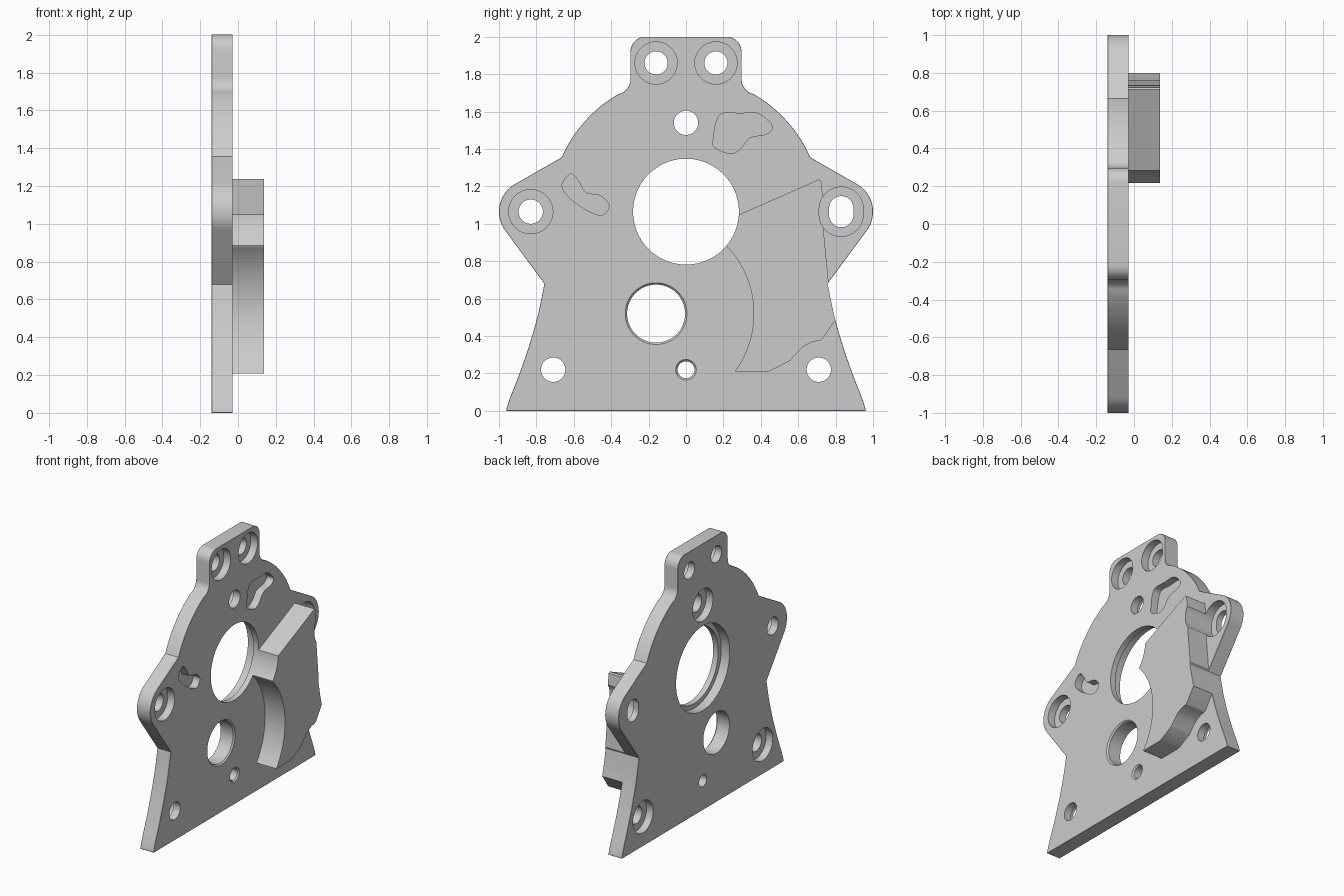
import bpy
import bmesh
from math import sin, cos, pi, radians, atan2, hypot

cube = bpy.data.objects.get("Cube")
if cube:
    bpy.data.objects.remove(cube, do_unlink=True)

BACK, FACE, TOP = -0.14, -0.028, 0.137     # levels along x

metal = bpy.data.materials.new("plain grey metal")
metal.use_nodes = True
grey = (0.6, 0.6, 0.6, 1)
metal.diffuse_color = grey
metal.node_tree.nodes["Principled BSDF"].inputs["Base Color"].default_value = grey


def mesh_object(name, rings):
    """Closed solid skinned through matching rings of points."""
    bm = bmesh.new()
    loops = [[bm.verts.new(p) for p in ring] for ring in rings]
    bm.faces.new(loops[0])
    bm.faces.new(loops[-1])
    n = len(loops[0])
    for a, b in zip(loops, loops[1:]):
        for i in range(n):
            j = (i + 1) % n
            bm.faces.new((a[i], a[j], b[j], b[i]))
    bmesh.ops.recalc_face_normals(bm, faces=bm.faces)
    me = bpy.data.meshes.new(name)
    bm.to_mesh(me)
    bm.free()
    me.materials.append(metal)
    ob = bpy.data.objects.new(name, me)
    bpy.context.collection.objects.link(ob)
    return ob


def prism(name, outline, x0, x1):
    return mesh_object(name, [[(x, y, z) for y, z in outline] for x in (x0, x1)])


def bore(y, z, steps, slot=0.0, n=64):
    """Stepped round cutter: steps are (x, radius); slot stretches it upward."""
    rings = []
    for x, r in steps:
        ring = []
        for i in range(n):
            a = 2 * pi * (i + 0.5) / n
            s = slot if sin(a) > 0 else -slot
            ring.append((x, y + r * cos(a), z + r * sin(a) + s))
        rings.append(ring)
    return mesh_object("bore_cutter", rings)


def arc(cy, cz, r, a0, a1, n=12):
    return [(cy + r * cos(radians(a0 + (a1 - a0) * i / n)),
             cz + r * sin(radians(a0 + (a1 - a0) * i / n))) for i in range(n + 1)]


def spline(pts, closed=True, n=6):
    """Smooth Catmull-Rom curve through the points."""
    out, m = [], len(pts)
    get = (lambda i: pts[i % m]) if closed else (lambda i: pts[max(0, min(m - 1, i))])
    for i in range(m if closed else m - 1):
        p = [get(i + k) for k in (-1, 0, 1, 2)]
        for s in range(n):
            t = s / n
            out.append(tuple(0.5 * (2 * b + (c - a) * t + (2 * a - 5 * b + 4 * c - d) * t * t
                                    + (3 * b - a - 3 * c + d) * t ** 3)
                             for a, b, c, d in zip(*p)))
    return out if closed else out + [pts[-1]]


def modify(ob, kind, **settings):
    mod = ob.modifiers.new(kind.lower(), kind)
    for key, value in settings.items():
        setattr(mod, key, value)
    bpy.context.view_layer.objects.active = ob
    bpy.ops.object.modifier_apply(modifier=mod.name)


def combine(ob, tool, operation):
    modify(ob, 'BOOLEAN', object=tool, operation=operation, solver='EXACT')
    bpy.data.objects.remove(tool, do_unlink=True)


# Half outline of the plate, bottom corner to top, then mirrored
half = spline([(0.96, 0), (0.957, 0.02), (0.935, 0.085), (0.89, 0.2), (0.835, 0.36),
               (0.79, 0.52), (0.757, 0.68)], closed=False)
half += arc(0.83, 1.065, 0.17, -35, 60, 18)
half += arc(0, 1.065, 0.725, 23.6, 60, 24)
half += arc(0.382, 1.775, 0.085, 240, 180, 8)
half += arc(0.217, 1.92, 0.08, 0, 90, 10)
outline = half + [(-y, z) for y, z in reversed(half)]

plate = prism("mounting_plate", outline, BACK, FACE)
modify(plate, 'BEVEL', width=0.006, segments=1, limit_method='ANGLE', angle_limit=radians(70))

# Raised block, trimmed flush to the plate edge
block_outline = arc(-0.16, 0.52, 0.522, -36.5, 43.5, 28)
block_outline += [(0.2, 0.95), (0.25, 1.035), (0.285, 1.05), (0.712, 1.238), (0.722, 1.23),
                  (0.735, 1.12), (0.737, 0.95), (0.762, 0.69), (0.86, 0.62),
                  (0.86, 0.54), (0.805, 0.49), (0.79, 0.475), (0.73, 0.385), (0.715, 0.375)]
block_outline += spline([(0.68, 0.37), (0.63, 0.345), (0.585, 0.3), (0.56, 0.27)], False, 4)
block_outline += [(0.45, 0.213), (0.435, 0.21)]
block = prism("raised_block", block_outline, FACE - 0.05, TOP)
combine(block, prism("trim", outline, BACK - 0.1, TOP + 0.1), 'INTERSECT')
combine(plate, block, 'UNION')

# Cutter ends lie clear of both faces
IN, OUT = BACK - 0.05, TOP + 0.05
SEAT = -0.085


def front_bore(y, z, r, big, slot=0.0):
    return bore(y, z, [(IN, r), (SEAT, r), (SEAT, big), (OUT, big)], slot)


def back_bore(y, z, r, big, seat=SEAT):
    return bore(y, z, [(IN, big), (seat, big), (seat, r), (OUT, r)])


def chamfer_bore(y, z, r, c):
    return bore(y, z, [(IN, r), (FACE - c, r), (FACE, r + c), (OUT, r + c)])


cutters = [
    back_bore(0, 1.065, 0.283, 0.318, -0.07),       # main bearing opening
    back_bore(0, 1.54, 0.065, 0.12),
    chamfer_bore(-0.16, 0.52, 0.155, 0.01),         # shaft opening
    chamfer_bore(0, 0.22, 0.045, 0.01),
    front_bore(-0.83, 1.065, 0.065, 0.118),
    bore(0.83, 1.065, [(SEAT - 0.01, 0.118), (OUT, 0.118)], 0.014),
    bore(0.83, 1.065, [(IN, 0.065), (OUT, 0.065)], 0.018),
]
for side in (-1, 1):
    cutters.append(front_bore(side * 0.16, 1.86, 0.062, 0.113))
    cutters.append(back_bore(side * 0.71, 0.22, 0.065, 0.12))

# Blind freeform pockets
bean = [(-0.65, 1.235), (-0.61, 1.267), (-0.572, 1.225), (-0.535, 1.166), (-0.46, 1.15),
        (-0.412, 1.10), (-0.444, 1.048), (-0.513, 1.064), (-0.61, 1.128), (-0.66, 1.19)]
wedge = [(0.195, 1.59), (0.29, 1.59), (0.385, 1.59), (0.46, 1.524), (0.433, 1.481),
         (0.342, 1.46), (0.285, 1.396), (0.235, 1.376), (0.15, 1.412), (0.147, 1.46), (0.162, 1.545)]
for shape in (bean, wedge):
    cutters.append(prism("pocket_cutter", spline(shape), SEAT, OUT))

for cutter in cutters:
    combine(plate, cutter, 'DIFFERENCE')

# Smooth the round walls and keep the machined edges crisp
bpy.ops.object.select_all(action='DESELECT')
plate.select_set(True)
bpy.context.view_layer.objects.active = plate
bpy.ops.object.shade_smooth_by_angle(angle=radians(25))
